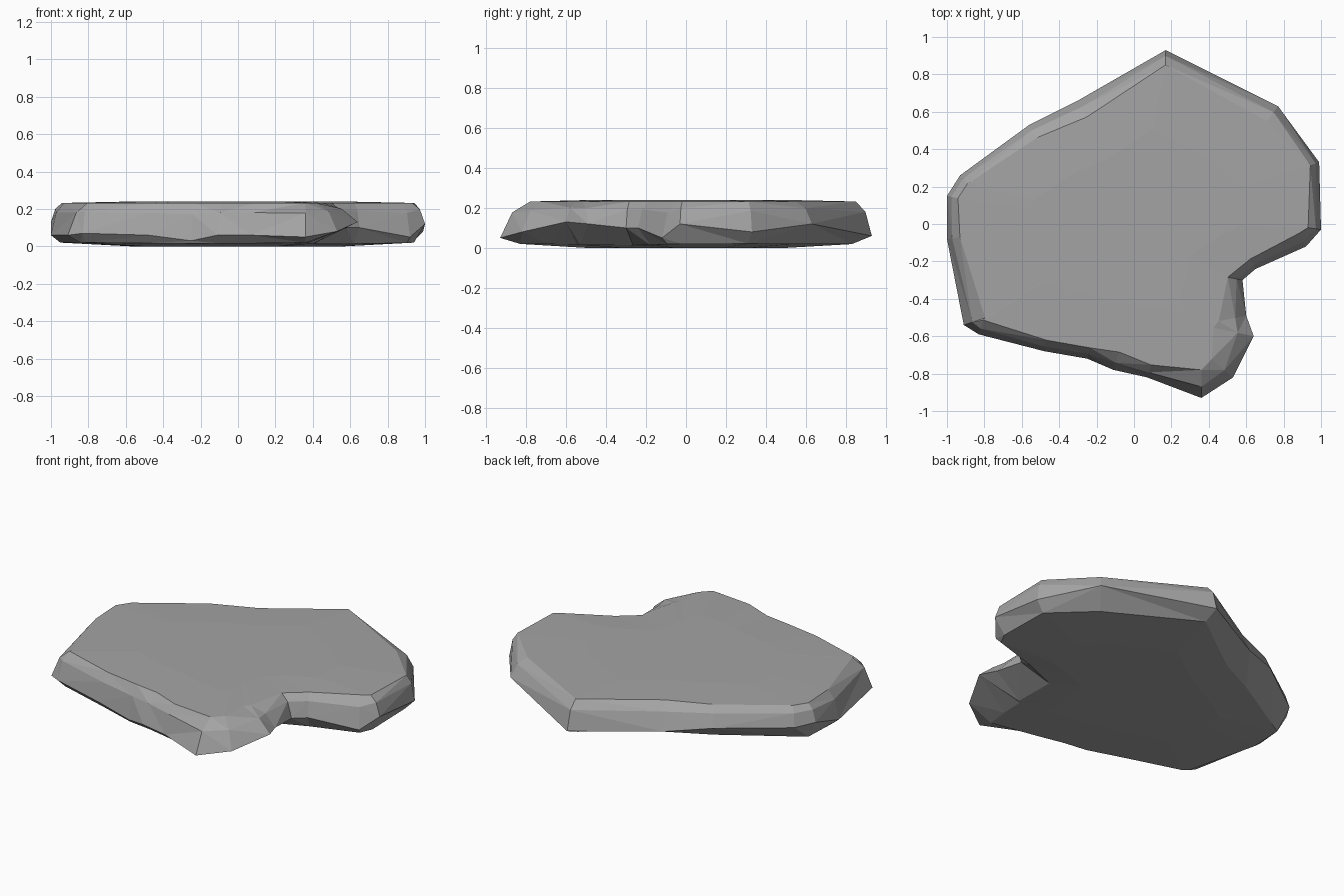
import bpy
import bmesh
from mathutils import Vector

cube = bpy.data.objects.get("Cube")
if cube:
    bpy.data.objects.remove(cube)

# Outline, counter-clockwise: x, y, height of widest point, underside inset, top inset
OUTLINE = [
    (.17, .93, .06, .10, .08), (-.30, .66, .08, .14, .10), (-.56, .53, .12, .14, .08),
    (-.93, .26, .12, .10, .06), (-1, .15, .13, .06, .06), (-1, -.08, .06, .05, .07),
    (-.91, -.54, .06, .07, .12), (-.83, -.59, .07, .05, .08), (-.48, -.68, .06, .04, .06),
    (-.25, -.72, .03, .01, .06), (-.11, -.78, .06, .05, .10), (.07, -.82, .06, .05, .07),
    (.36, -.93, .05, .10, .15), (.53, -.82, .08, .20, .15), (.64, -.60, .13, .26, .22),
    (.60, -.49, .12, .20, .15), (.58, -.30, .10, .18, .08), (.65, -.24, .10, .07, .06),
    (.92, -.12, .05, .03, .08), (1, -.03, .12, .06, .07), (.99, .33, .08, .06, .05),
    (.77, .63, .12, .12, .10),
]
TOP = .232
COUNT = len(OUTLINE)


def outward(i):
    """Horizontal direction pointing out of the outline at one corner."""
    before, after = OUTLINE[i - 1], OUTLINE[(i + 1) % COUNT]
    return Vector((after[1] - before[1], before[0] - after[0])).normalized()


def make_material(name, colour):
    mat = bpy.data.materials.new(name)
    mat.use_nodes = True
    mat.diffuse_color = colour
    mat.node_tree.nodes["Principled BSDF"].inputs["Base Color"].default_value = colour
    return mat


bm = bmesh.new()


def add_ring(position):
    """Add one loop of vertices, placed by a rule for each outline corner."""
    return [bm.verts.new(position(Vector(row[:2]), outward(i), *row[2:]))
            for i, row in enumerate(OUTLINE)]


# Horizontal loops from the underside to the top
rings = [
    add_ring(lambda p, n, z, low, high: (*((p - n * low) * .6), 0)),
    add_ring(lambda p, n, z, low, high: (*(p - n * low), .02 * p.length)),
    add_ring(lambda p, n, z, low, high: (*p, z)),
    add_ring(lambda p, n, z, low, high: (*(p - n * high * .4), z + (TOP - z) * .7)),
    add_ring(lambda p, n, z, low, high: (*(p - n * high), TOP)),
    add_ring(lambda p, n, z, low, high: (*((p - n * high) * .6), TOP + .008)),
]

# Sides, then flat caps
for lower, upper in zip(rings, rings[1:]):
    for i in range(COUNT):
        j = (i + 1) % COUNT
        bm.faces.new((lower[i], lower[j], upper[j], upper[i]))
bm.faces.new(rings[0][::-1])
bm.faces.new(rings[-1])
bmesh.ops.triangulate(bm, faces=bm.faces[:])
bmesh.ops.recalc_face_normals(bm, faces=bm.faces[:])

mesh = bpy.data.meshes.new("flat_stone")
bm.to_mesh(mesh)
bm.free()
mesh.materials.append(make_material("stone grey", (.37, .37, .37, 1)))
stone = bpy.data.objects.new("flat_stone", mesh)
bpy.context.collection.objects.link(stone)
